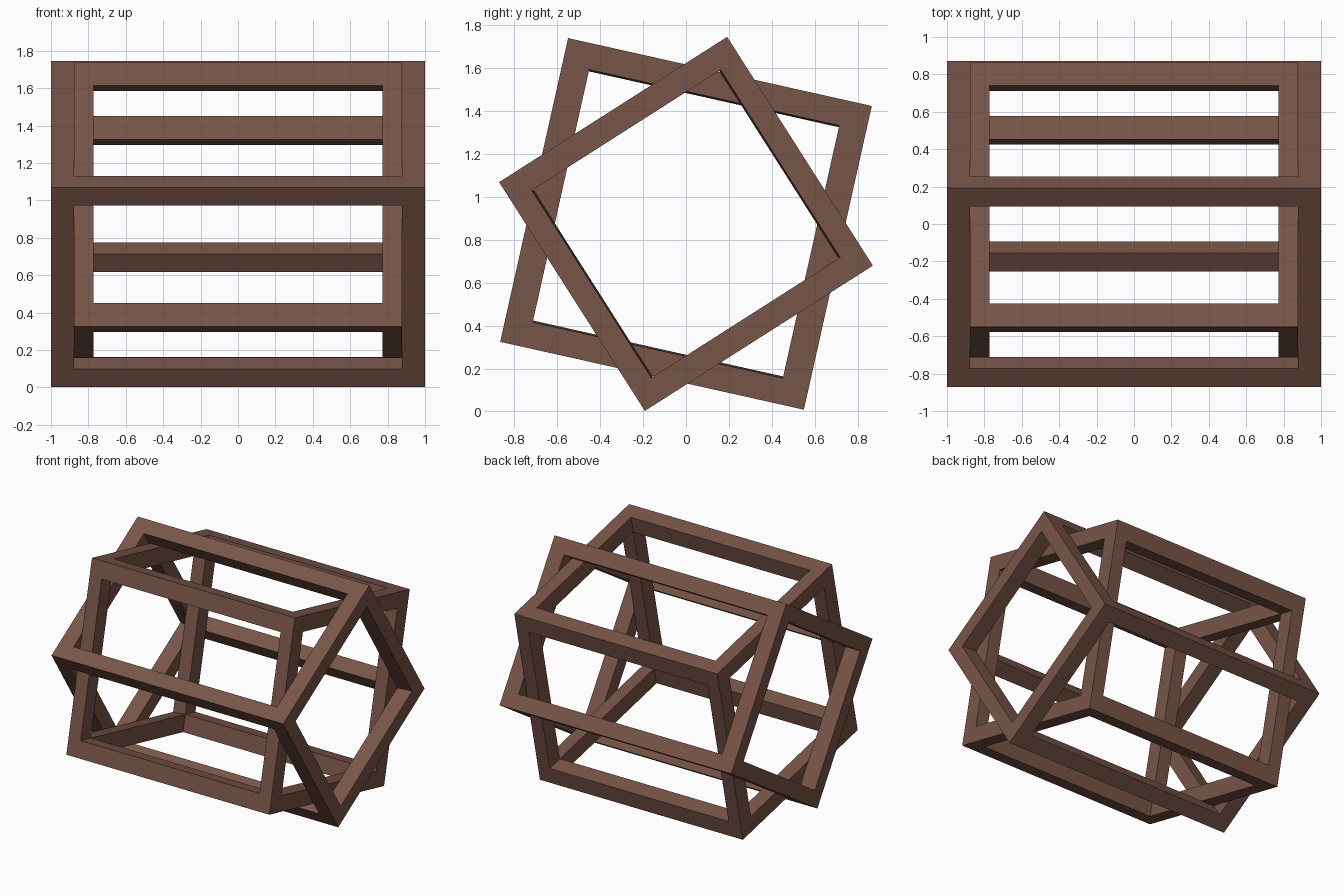
import bpy, bmesh, math
from itertools import product

if "Cube" in bpy.data.objects:
    bpy.data.objects.remove(bpy.data.objects["Cube"])

wood = bpy.data.materials.new("brown")
wood.diffuse_color = (0.191, 0.091, 0.065, 1)
wood.use_nodes = True
wood.node_tree.nodes["Principled BSDF"].inputs["Base Color"].default_value = wood.diffuse_color


def box_frame(name, half, bar, angle, end_slack=0.008):
    """Open box made only of its twelve bars, turned about the x axis."""
    bm = bmesh.new()
    cache = {}

    def vert(corner, inset):
        # inset: which axes are moved inward by the bar width
        key = (corner, inset)
        if key not in cache:
            co = []
            for i in range(3):
                b = bar[i]
                # opening in the end faces is slightly wider than the inside
                if i == 1 and inset == (0, 1, 1):
                    b -= end_slack
                co.append(corner[i] * (half[i] - b * inset[i]))
            cache[key] = bm.verts.new(co)
        return cache[key]

    for axis in range(3):
        p, q = [i for i in range(3) if i != axis]
        for sp, sq in product((-1, 1), repeat=2):
            rings = []
            for s in (-1, 1):
                c = [0, 0, 0]
                c[axis], c[p], c[q] = s, sp, sq
                c = tuple(c)
                ip, iq = [1, 1, 1], [1, 1, 1]
                ip[p] = 0
                iq[q] = 0
                rings.append([vert(c, (0, 0, 0)), vert(c, tuple(ip)),
                              vert(c, (1, 1, 1)), vert(c, tuple(iq))])
            a, b = rings
            for i in range(4):
                j = (i + 1) % 4
                bm.faces.new((a[i], a[j], b[j], b[i]))
    bmesh.ops.recalc_face_normals(bm, faces=bm.faces)
    me = bpy.data.meshes.new(name)
    bm.to_mesh(me)
    bm.free()
    me.materials.append(wood)
    ob = bpy.data.objects.new(name, me)
    ob.rotation_euler = (math.radians(angle), 0, 0)
    ob.location = (0, 0, 0.874)
    bpy.context.collection.objects.link(ob)
    return ob


# Long slim frame and short wide frame, turned 45 degrees apart
box_frame("long_frame", (1.0, 0.63, 0.632), (0.122, 0.116, 0.114), 32.5)
box_frame("short_frame", (0.876, 0.725, 0.725), (0.104, 0.13, 0.128), 77.4)
